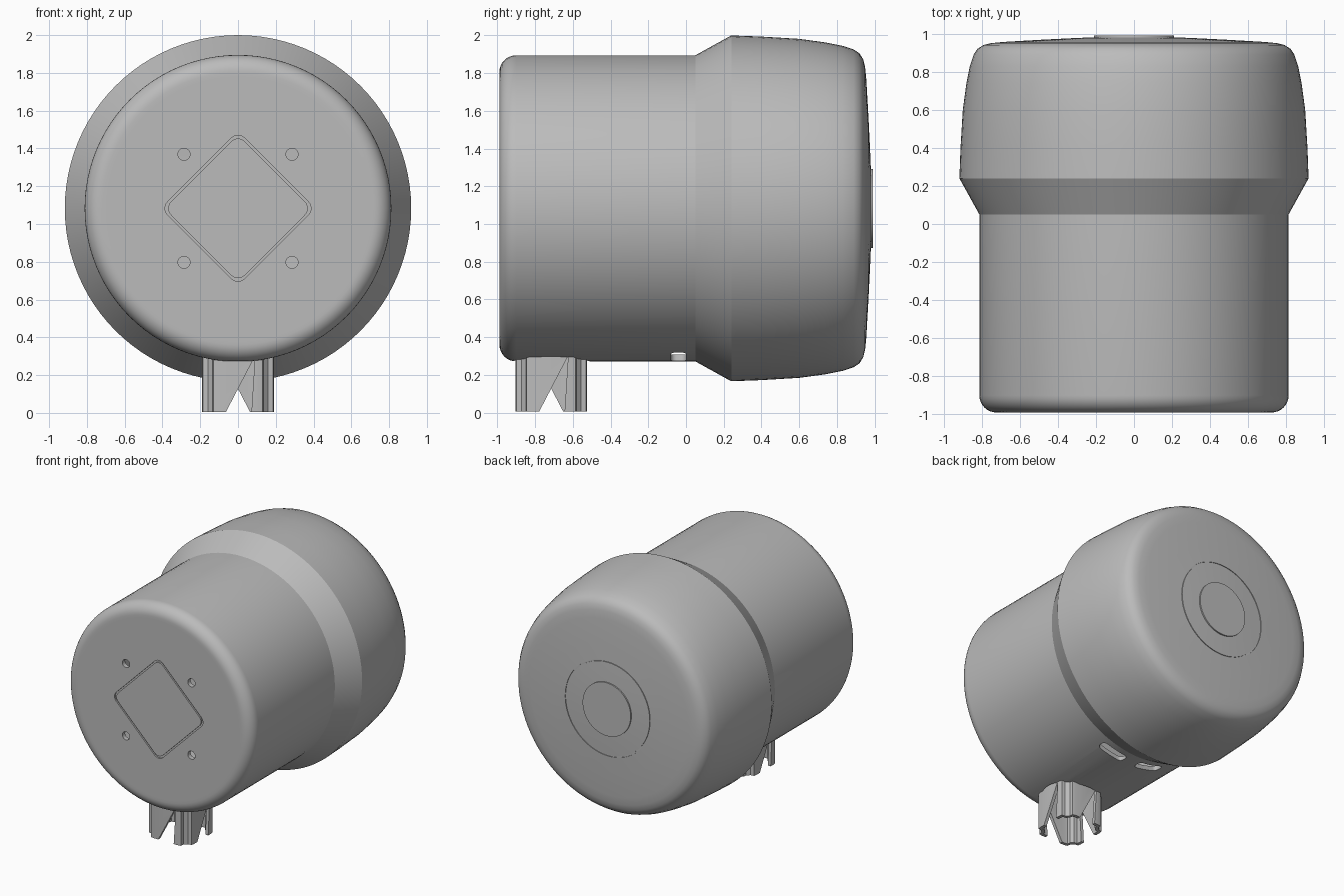
import bpy, bmesh, math
from mathutils import Matrix, Vector

if "Cube" in bpy.data.objects:
    bpy.data.objects.remove(bpy.data.objects["Cube"])

AXIS_Z = 1.083
STEM_Y = -0.715
WALL = 0.035
ALONG_Y = Matrix.Rotation(math.pi / 2, 4, 'X')

grey = bpy.data.materials.new("plain_grey")
grey.use_nodes = True
color = (0.5, 0.5, 0.5, 1)
grey.diffuse_color = color
grey.node_tree.nodes["Principled BSDF"].inputs["Base Color"].default_value = color


def finish(name, bm, matrix=Matrix()):
    bmesh.ops.recalc_face_normals(bm, faces=bm.faces)
    bm.transform(matrix)
    mesh = bpy.data.meshes.new(name)
    bm.to_mesh(mesh)
    bm.free()
    mesh.materials.append(grey)
    obj = bpy.data.objects.new(name, mesh)
    bpy.context.collection.objects.link(obj)
    return obj


def lathe(name, profile, steps=96):
    """Turn (y, radius) points around the horizontal body axis."""
    bm = bmesh.new()
    verts = [bm.verts.new((r, y, 0)) for y, r in profile]
    edges = [bm.edges.new(p) for p in zip(verts, verts[1:])]
    bmesh.ops.spin(bm, geom=verts + edges, cent=(0, 0, 0), axis=(0, 1, 0),
                   angle=math.tau, steps=steps)
    bmesh.ops.remove_doubles(bm, verts=bm.verts, dist=1e-5)
    return finish(name, bm, Matrix.Translation((0, 0, AXIS_Z)))


def prism(name, loops, depth, matrix):
    """Extrude an outline, or a frame between two outlines, along local z."""
    bm = bmesh.new()
    rings = [[[bm.verts.new((x, y, z)) for x, y in loop] for loop in loops]
             for z in (-depth / 2, depth / 2)]
    n = len(loops[0])
    for i in range(n):
        j = (i + 1) % n
        for k in range(len(loops)):
            a, b = rings[0][k], rings[1][k]
            bm.faces.new((a[i], a[j], b[j], b[i]))
        if len(loops) == 2:
            for outer, inner in rings:
                bm.faces.new((outer[i], outer[j], inner[j], inner[i]))
    if len(loops) == 1:
        for ring in rings:
            bm.faces.new(ring[0])
    return finish(name, bm, matrix)


def circle(r, n=64):
    return [(r * math.cos(math.tau * i / n), r * math.sin(math.tau * i / n)) for i in range(n)]


def rounded_rect(w, h, r, steps=6):
    points = []
    for q, (sx, sy) in enumerate([(1, 1), (-1, 1), (-1, -1), (1, -1)]):
        for i in range(steps + 1):
            a = (q + i / steps) * math.pi / 2
            points.append((sx * (w - r) + r * math.cos(a), sy * (h - r) + r * math.sin(a)))
    return points


def cut(target, cutter):
    mod = target.modifiers.new("cut", 'BOOLEAN')
    mod.object = cutter
    mod.solver = 'EXACT'
    cutter.hide_render = True
    apply(target)
    bpy.data.objects.remove(cutter)


def apply(obj):
    bpy.ops.object.select_all(action='DESELECT')
    obj.select_set(True)
    bpy.context.view_layer.objects.active = obj
    for mod in list(obj.modifiers):
        bpy.ops.object.modifier_apply(modifier=mod.name)


def smooth(obj):
    apply(obj)
    bpy.ops.object.shade_smooth_by_angle(angle=math.radians(25))


# Hollow housing: rounded front, straight barrel, flared and domed back
front_fillet = [(-0.9 - 0.09 * math.cos(a), 0.722 + 0.09 * math.sin(a))
                for a in [i * math.pi / 16 for i in range(9)]]
back = [(0.05, 0.812), (0.24, 0.917), (0.4, 0.911), (0.6, 0.899), (0.74, 0.88),
        (0.83, 0.862), (0.89, 0.842), (0.92, 0.822), (0.94, 0.79), (0.95, 0.75),
        (0.956, 0.69), (0.967, 0.5), (0.977, 0.3), (0.983, 0.15), (0.985, 0)]
housing = lathe("housing", [(-0.99, 0), (-0.99, 0.7)] + front_fillet + back)
shell = housing.modifiers.new("wall", 'SOLIDIFY')
shell.thickness = WALL
shell.offset = -1
apply(housing)

# Diamond groove and four screw holes in the front
spot = Matrix.Translation((0, -0.99, AXIS_Z)) @ ALONG_Y
diamond = [rounded_rect(s, s, 0.05) for s in (0.288, 0.276)]
cut(housing, prism("diamond_cutter", diamond, 0.024, spot @ Matrix.Rotation(math.pi / 4, 4, 'Z')))
for sx in (-1, 1):
    for sz in (-1, 1):
        place = Matrix.Translation((0.286 * sx, -0.99, AXIS_Z + 0.286 * sz)) @ ALONG_Y
        cut(housing, prism("screw_hole_cutter", [circle(0.032, 24)], 0.2, place))

# Round groove in the back
place = Matrix.Translation((0, 0.98, AXIS_Z)) @ ALONG_Y
cut(housing, prism("back_groove_cutter", [circle(0.375), circle(0.365)], 0.024, place))

# Stem opening and two vent slots underneath
cut(housing, prism("stem_hole_cutter", [circle(0.205)], 0.4, Matrix.Translation((0, STEM_Y, 0.25))))
for side in (-1, 1):
    place = Matrix.Translation((0.17 * side, -0.04, 0.28)) @ Matrix.Rotation(-0.2 * side, 4, 'Y')
    cut(housing, prism("slot_cutter", [rounded_rect(0.11, 0.04, 0.03)], 0.25, place))
smooth(housing)

# Raised round cap on the back
smooth(prism("back_cap", [circle(0.21)], 0.014,
             Matrix.Translation((0, 0.984, AXIS_Z)) @ ALONG_Y))

# Square stem with notched corners, split into four prongs by slanted cuts
corner = [(0.19, 0.105), (0.185, 0.13), (0.158, 0.134), (0.134, 0.158), (0.13, 0.185), (0.105, 0.19)]
outline = [tuple((Matrix.Rotation(q * math.pi / 2, 2) @ Vector(p))) for q in range(4) for p in corner]
inner = [(x * 0.87, y * 0.87) for x, y in outline]
stem = prism("stem", [outline, inner], 0.45, Matrix.Translation((0, STEM_Y, 0.23)))
notch = [(-0.082, -0.03), (0.069, -0.03), (0.09, 0.3)]
for q in range(4):
    place = (Matrix.Translation((0, STEM_Y, 0)) @ Matrix.Rotation(q * math.pi / 2, 4, 'Z')
             @ Matrix.Translation((0, -0.18, 0)) @ ALONG_Y)
    cut(stem, prism("notch_cutter", [notch], 0.1, place))
smooth(stem)
